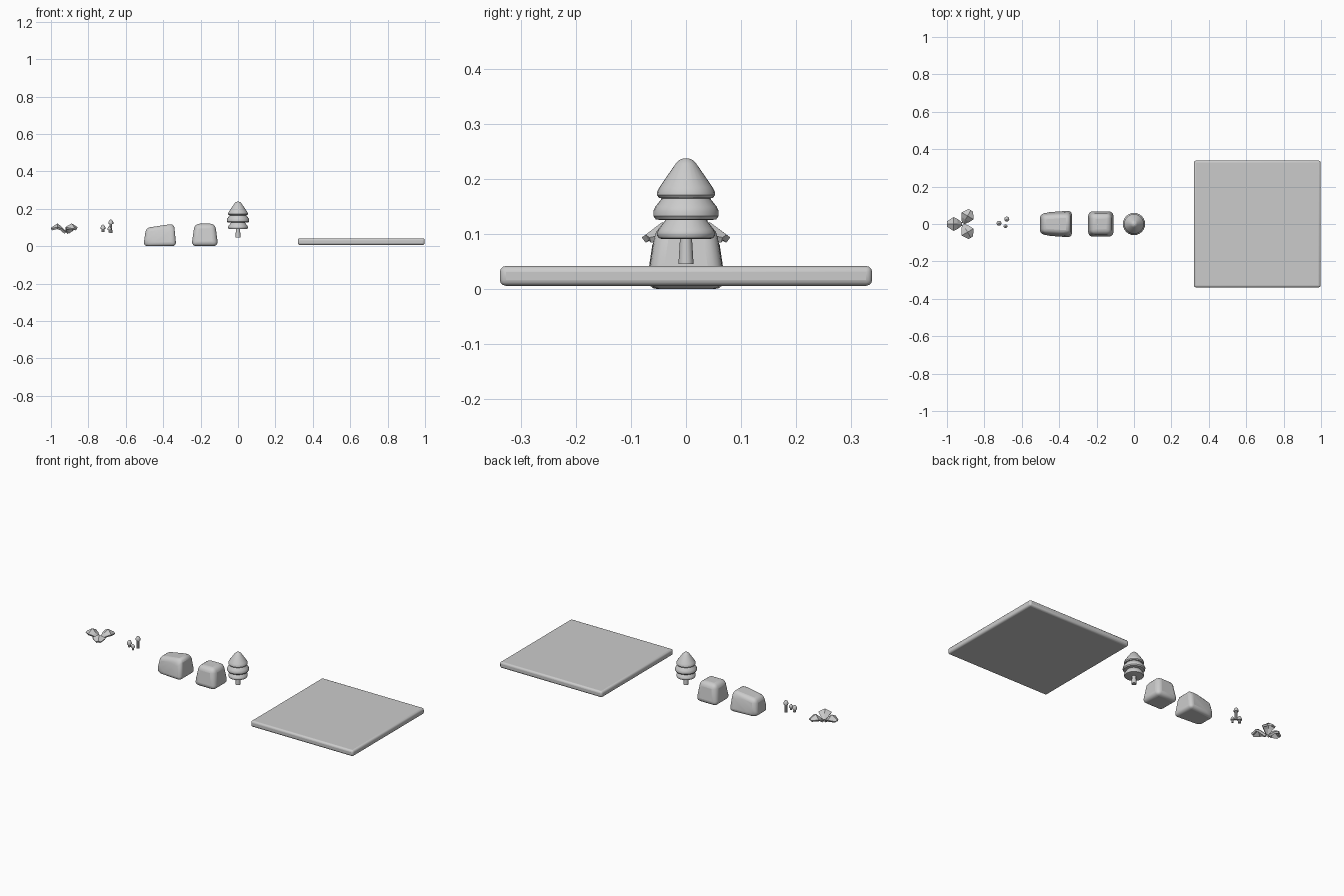
import bpy, bmesh, math
from mathutils import Vector

if "Cube" in bpy.data.objects:
    bpy.data.objects.remove(bpy.data.objects["Cube"])


def make(name, bm, bevel=0, segs=2, smooth=True):
    bmesh.ops.recalc_face_normals(bm, faces=bm.faces)
    me = bpy.data.meshes.new(name)
    bm.to_mesh(me)
    bm.free()
    ob = bpy.data.objects.new(name, me)
    bpy.context.collection.objects.link(ob)
    if bevel:
        m = ob.modifiers.new("bevel", 'BEVEL')
        m.width, m.segments, m.limit_method = bevel, segs, 'NONE'
    if smooth:
        bpy.context.view_layer.objects.active = ob
        ob.select_set(True)
        bpy.ops.object.shade_smooth_by_angle(angle=math.radians(35))
        ob.select_set(False)
    return ob


def lathe(name, profile, x=0, y=0, sides=24, smooth=True):
    bm = bmesh.new()
    rings = [[bm.verts.new((x + r * math.cos(2 * math.pi * i / sides),
                            y + r * math.sin(2 * math.pi * i / sides), z))
              for i in range(sides)] for r, z in profile]
    for a, b in zip(rings, rings[1:]):
        for i in range(sides):
            j = (i + 1) % sides
            bm.faces.new((a[i], a[j], b[j], b[i]))
    bm.faces.new(rings[0][::-1])
    bm.faces.new(rings[-1])
    return make(name, bm, smooth=smooth)


def hull(name, points, bevel, segs):
    bm = bmesh.new()
    for p in points:
        bm.verts.new(p)
    bmesh.ops.convex_hull(bm, input=bm.verts)
    bmesh.ops.dissolve_limit(bm, angle_limit=0.03, verts=bm.verts, edges=bm.edges)
    return make(name, bm, bevel, segs)


# square ground slab with softened edges
hull("ground_slab", [(x, y, z) for x in (0.32, 0.998) for y in (-0.339, 0.339)
                     for z in (0.006, 0.042)], 0.011, 3)

# tree trunk and three tiers of foliage
lathe("tree_trunk", [(0.0137, 0.046), (0.0105, 0.1)])
lathe("foliage_bottom", [(0.043, 0.091), (0.050, 0.093), (0.053, 0.098),
                         (0.053, 0.103), (0.05, 0.109), (0.036, 0.128)])
lathe("foliage_middle", [(0.048, 0.126), (0.055, 0.127), (0.0595, 0.133),
                         (0.0595, 0.142), (0.056, 0.15), (0.044, 0.165)])
lathe("foliage_top", [(0.044, 0.165), (0.049, 0.166), (0.053, 0.171), (0.0525, 0.177),
                      (0.048, 0.186), (0.019, 0.228), (0.012, 0.235), (0.005, 0.238)])


# rounded boulders: base rectangle and smaller top rectangle
def boulder(name, base, top, round_r):
    pts = []
    for (x0, x1, wl, wr, zl, zr) in (base, top):
        pts += [(x0, -wl, zl), (x0, wl, zl), (x1, -wr, zr), (x1, wr, zr)]
    return hull(name, pts, round_r, 4)


boulder("boulder_small", (-0.249, -0.106, 0.072, 0.072, 0.0, 0.0),
        (-0.232, -0.122, 0.054, 0.054, 0.12, 0.12), 0.026)
boulder("boulder_large", (-0.506, -0.33, 0.063, 0.075, 0.0, 0.0),
        (-0.492, -0.342, 0.045, 0.057, 0.098, 0.12), 0.022)

# three mushrooms: tapered stem below a wider cap
for i, (x, y, z0, z1, s) in enumerate([(-0.722, 0.004, 0.075, 0.115, 1),
                                       (-0.68, 0.026, 0.07, 0.142, 1),
                                       (-0.687, -0.012, 0.072, 0.106, 0.8)]):
    c = z1 - 0.024 * s
    lathe(f"mushroom_{i + 1}", [(0.008 * s, z0), (0.007 * s, c), (0.013 * s, c),
                                (0.0135 * s, c + 0.009 * s), (0.008 * s, z1 - 0.004),
                                (0.002, z1)], x, y, 10)


# plant: three folded drooping leaves around one root
for k in range(3):
    a = math.radians(180 + 120 * k)
    d, s = Vector((math.cos(a), math.sin(a), 0)), Vector((-math.sin(a), math.cos(a), 0))
    root = Vector((-0.915, 0, 0))
    bm = bmesh.new()
    # along the leaf: distance, half width, ridge height, edge height
    rows = [(0.004, 0.008, 0.078, 0.074), (0.028, 0.026, 0.104, 0.094),
            (0.05, 0.037, 0.122, 0.102), (0.085, 0.014, 0.099, 0.094)]
    grid = [[bm.verts.new(root + d * r + s * (w * t) + Vector((0, 0, h if t == 0 else e)))
             for t in (-1, 0, 1)] for r, w, h, e in rows]
    for p, q in zip(grid, grid[1:]):
        for i in range(2):
            bm.faces.new((p[i], p[i + 1], q[i + 1], q[i]))
    ob = make(f"leaf_{k + 1}", bm, smooth=False)
    m = ob.modifiers.new("thickness", 'SOLIDIFY')
    m.thickness, m.offset = 0.012, -1
